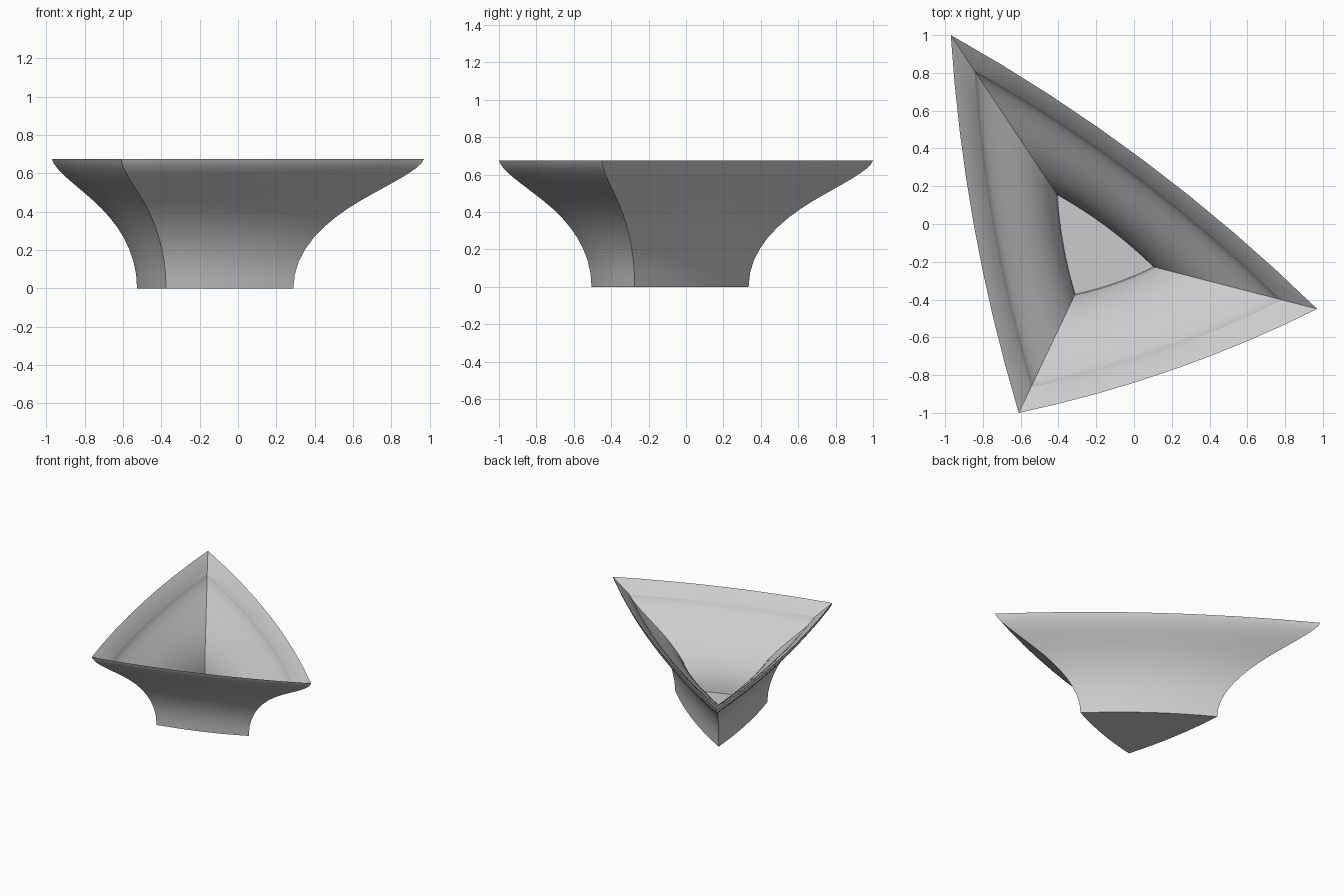
import bpy
import bmesh
import math
from mathutils import Vector
from mathutils.geometry import interpolate_bezier

cube = bpy.data.objects.get("Cube")
if cube:
    bpy.data.objects.remove(cube, do_unlink=True)

CENTRE = Vector((-0.205, -0.147))
CORNERS = [Vector(p) for p in ((-0.97, 1.0), (-0.61, -1.0), (0.97, -0.45))]
BULGES = (0.058, 0.053, 0.08)
STEPS = 8


def bowed_triangle():
    """Rim outline: a scalene triangle whose sides bow outwards."""
    outline = []
    for i, bulge in enumerate(BULGES):
        start, end = CORNERS[i], CORNERS[(i + 1) % 3]
        side = (end - start).normalized()
        outward = Vector((side.y, -side.x))
        if outward.dot((start + end) / 2 - CENTRE) < 0:
            outward = -outward
        for k in range(STEPS):
            t = k / STEPS
            outline.append(start.lerp(end, t) + outward * bulge * 4 * t * (1 - t) - CENTRE)
    return outline


def curve(*handles):
    points = interpolate_bezier(*[Vector((s, z, 0)) for s, z in handles], 9)
    return [(p.x, p.y) for p in points]


# Wall profile as (outline scale, height): straight foot flaring to a curled rim
lower = curve((0.42, 0), (0.42, 0.2), (0.56, 0.35), (0.722, 0.46))
upper = curve((0.722, 0.46), (0.85, 0.547), (0.985, 0.62), (1, 0.675))
outer = lower + upper[1:]
# Inner wall follows the outer one; the rim between them slopes inwards
inner = [(s - 0.157, 0.07 + z * 0.78) for s, z in reversed(outer)]

# Skin the profile around the outline
bm = bmesh.new()
outline = bowed_triangle()
rings = []
for s, z in outer + inner:
    rings.append([bm.verts.new((CENTRE.x + p.x * s, CENTRE.y + p.y * s, z)) for p in outline])
count = len(outline)
for low, high in zip(rings, rings[1:]):
    for i in range(count):
        j = (i + 1) % count
        bm.faces.new((low[i], low[j], high[j], high[i]))
bm.faces.new(rings[0])     # underside
bm.faces.new(rings[-1])    # bowl floor
bmesh.ops.recalc_face_normals(bm, faces=bm.faces)

mesh = bpy.data.meshes.new("triangular_bowl")
bm.to_mesh(mesh)
bm.free()
bowl = bpy.data.objects.new("triangular_bowl", mesh)
bpy.context.collection.objects.link(bowl)

# Plain light grey
grey = bpy.data.materials.new("light_grey")
grey.use_nodes = True
colour = (0.6, 0.6, 0.6, 1)
grey.diffuse_color = colour
grey.node_tree.nodes["Principled BSDF"].inputs["Base Color"].default_value = colour
mesh.materials.append(grey)

# Smooth walls with crisp corners and rim
bpy.ops.object.select_all(action="DESELECT")
bowl.select_set(True)
bpy.context.view_layer.objects.active = bowl
bpy.ops.object.shade_smooth_by_angle(angle=math.radians(30))
